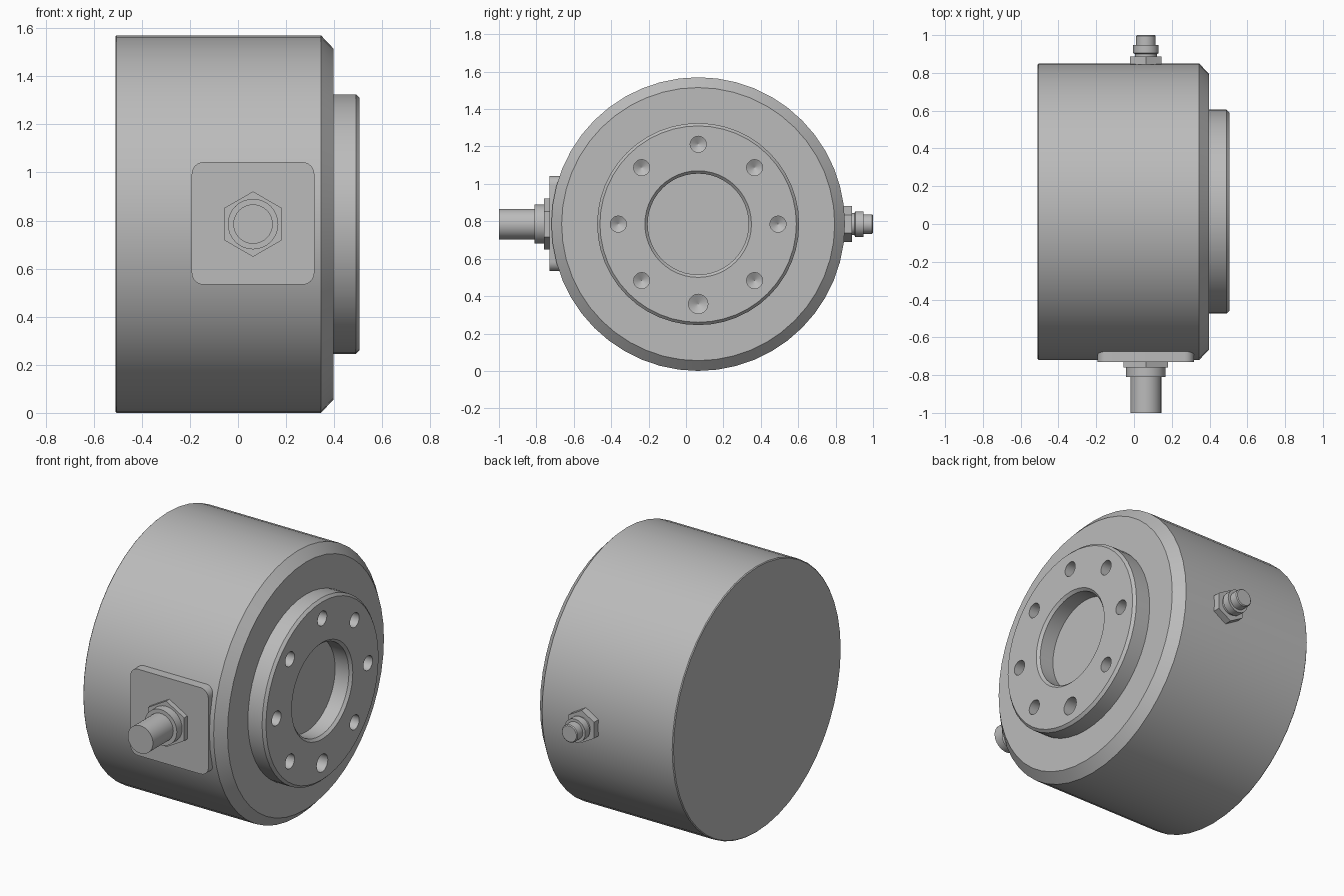
import bpy, bmesh, math
from math import pi, cos, sin, radians
from mathutils import Matrix

if "Cube" in bpy.data.objects:
    bpy.data.objects.remove(bpy.data.objects["Cube"])

steel = bpy.data.materials.new("brushed_grey")
steel.use_nodes = True
GREY = (0.5, 0.5, 0.5, 1)
steel.diffuse_color = GREY
steel.node_tree.nodes["Principled BSDF"].inputs["Base Color"].default_value = GREY

CY, CZ = 0.065, 0.785      # main axis, running along x
PX = 0.0625                # x of both side fittings


def finish(name, bm, matrix=Matrix()):
    bmesh.ops.remove_doubles(bm, verts=bm.verts, dist=1e-5)
    bmesh.ops.recalc_face_normals(bm, faces=bm.faces)
    mesh = bpy.data.meshes.new(name)
    bm.to_mesh(mesh)
    bm.free()
    mesh.transform(matrix)
    mesh.materials.append(steel)
    obj = bpy.data.objects.new(name, mesh)
    bpy.context.collection.objects.link(obj)
    return obj


def lathe(name, profile, segments, matrix, turn=0.0):
    """Closed solid turned about local z from (radius, height) pairs."""
    bm = bmesh.new()
    rings = []
    for r, h in profile:
        rings.append([bm.verts.new((r * cos(turn + 2 * pi * i / segments),
                                    r * sin(turn + 2 * pi * i / segments), h))
                      for i in range(segments)])
    for a, b in zip(rings, rings[1:]):
        for i in range(segments):
            j = (i + 1) % segments
            bm.faces.new((a[i], a[j], b[j], b[i]))
    bm.faces.new(rings[0])
    bm.faces.new(rings[-1])
    return finish(name, bm, matrix)


def smooth(obj):
    bpy.ops.object.select_all(action='DESELECT')
    obj.select_set(True)
    bpy.context.view_layer.objects.active = obj
    bpy.ops.object.shade_smooth_by_angle(angle=radians(25))


along_x = Matrix.Rotation(pi / 2, 4, 'Y')

# Housing with chamfered rim, raised flange and blind centre bore
housing = lathe("housing", [
    (0.78, -0.51), (0.785, -0.505), (0.785, 0.345), (0.73, 0.397),
    (0.54, 0.397), (0.54, 0.49), (0.525, 0.505),
    (0.285, 0.505), (0.27, 0.49), (0.27, 0.40)],
    48, Matrix.Translation((0, CY, CZ)) @ along_x)

# Ring of drilled bolt holes, the lowest one larger
for k in range(8):
    angle = k * pi / 4
    r = 0.052 if k == 6 else 0.043
    place = Matrix.Translation((0, CY + 0.427 * cos(angle), CZ + 0.427 * sin(angle)))
    drill = lathe("drill_cutter", [(0.001, 0.38), (r, 0.405), (r, 0.6)], 20, place @ along_x)
    cut = housing.modifiers.new("bolt_hole", 'BOOLEAN')
    cut.operation = 'DIFFERENCE'
    cut.solver = 'EXACT'
    cut.object = drill
    bpy.context.view_layer.objects.active = housing
    bpy.ops.object.modifier_apply(modifier=cut.name)
    bpy.data.objects.remove(drill)
smooth(housing)

# Mounting plate with rounded corners
bm = bmesh.new()
bmesh.ops.create_cube(bm, size=1, matrix=Matrix.Translation((PX, -0.68, 0.788))
                      @ Matrix.Diagonal((0.51, 0.1, 0.51, 1)))
corners = [e for e in bm.edges if abs(e.verts[0].co.y - e.verts[1].co.y) > 0.05]
bmesh.ops.bevel(bm, geom=corners, offset=0.05, segments=6, profile=0.5, affect='EDGES')
smooth(finish("mounting_plate", bm))


def fitting(prefix, side, nut, steps):
    """Hex nut and stepped round stem pointing along side * y."""
    place = Matrix.Translation((PX, 0, CZ)) @ Matrix.Rotation(-side * pi / 2, 4, 'X')
    radius, start, end = nut
    lathe(prefix + "_hex_nut", [(radius, start), (radius, end)], 6, place, pi / 2)
    smooth(lathe(prefix + "_stem", steps, 32, place))


# Front connector and rear valve
fitting("front_connector", -1, (0.136, 0.72, 0.76),
        [(0.105, 0.74), (0.105, 0.81), (0.082, 0.81), (0.082, 1.0)])
fitting("rear_valve", 1, (0.096, 0.82, 0.887),
        [(0.058, 0.86), (0.058, 0.9), (0.068, 0.905), (0.068, 0.948),
         (0.052, 0.948), (0.052, 0.995), (0.047, 1.0)])
